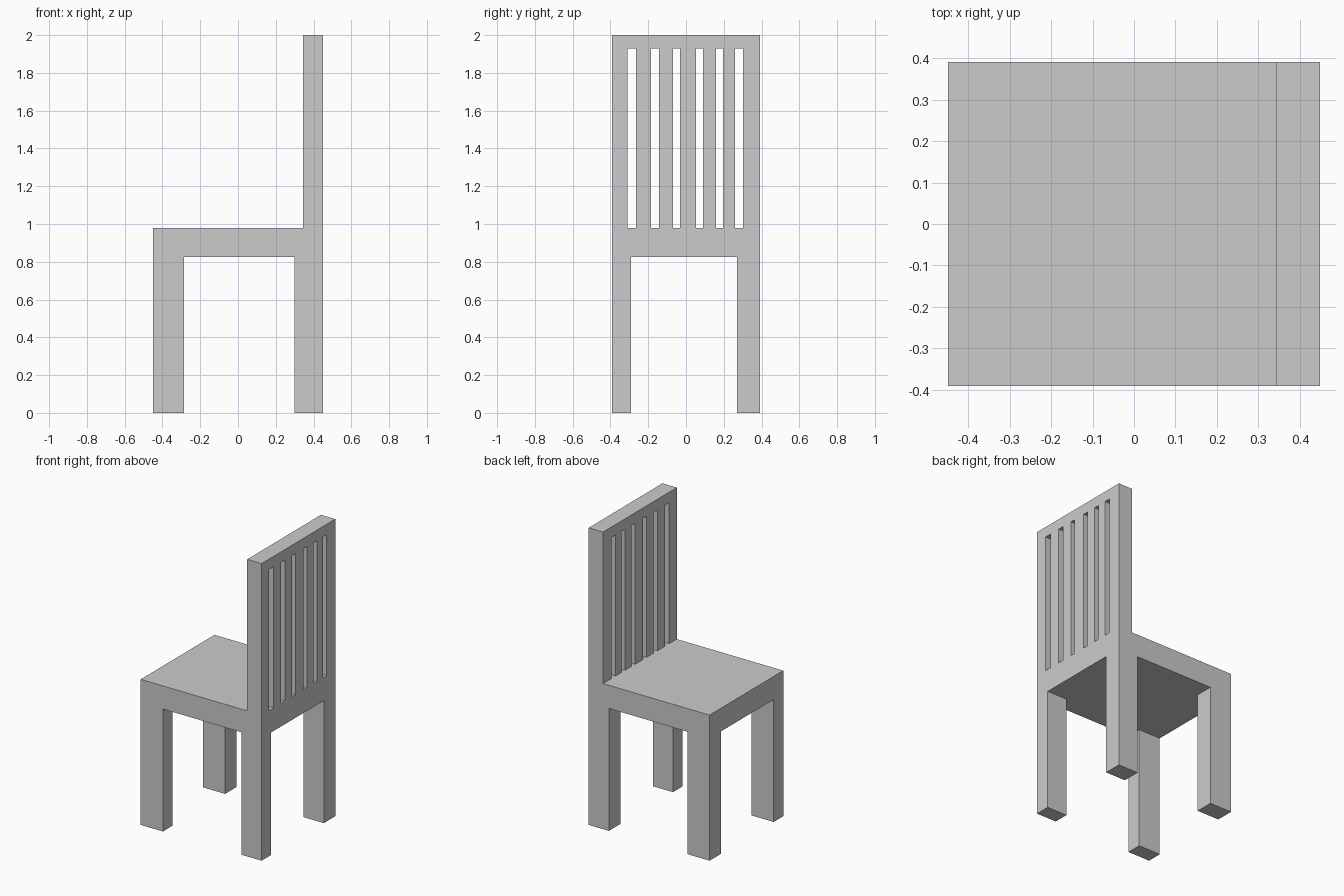
import bpy

if "Cube" in bpy.data.objects:
    bpy.data.objects.remove(bpy.data.objects["Cube"])

X, Y, H = 0.45, 0.392, 2.0        # half width, half depth, height
SEAT_LOW, SEAT_TOP = 0.824, 0.98
OUT = 0.5                         # overshoot of the cutters


def box(name, x, y, z):
    """Axis-aligned box from (min, max) ranges."""
    bpy.ops.mesh.primitive_cube_add(size=1)
    ob = bpy.context.object
    ob.name = name
    ob.location = [(r[0] + r[1]) / 2 for r in (x, y, z)]
    ob.scale = [r[1] - r[0] for r in (x, y, z)]
    bpy.ops.object.transform_apply(location=True, rotation=True, scale=True)
    return ob


def carve(target, cutter):
    """Cut one box away and remove the cutter."""
    cutter.hide_render = True
    mod = target.modifiers.new(cutter.name, 'BOOLEAN')
    mod.operation, mod.solver, mod.object = 'DIFFERENCE', 'EXACT', cutter
    bpy.context.view_layer.objects.active = target
    bpy.ops.object.modifier_apply(modifier=mod.name)
    bpy.data.objects.remove(cutter)


# One-piece chair carved from a solid block
chair = box("chair_frame", (-X, X), (-Y, Y), (0, H))

# Open space above the seat, leaving the backrest
carve(chair, box("above_seat", (-X - OUT, 0.343), (-Y - OUT, Y + OUT), (SEAT_TOP, H + OUT)))

# Two crossing tunnels under the seat, leaving four legs
carve(chair, box("leg_gap_sideways", (-X - OUT, X + OUT), (-0.29, 0.27), (-OUT, SEAT_LOW)))
carve(chair, box("leg_gap_across", (-0.285, 0.30), (-Y - OUT, Y + OUT), (-OUT, SEAT_LOW)))

# Slots between the backrest slats
for y0, y1 in ((-0.311, -0.264), (-0.185, -0.143), (-0.069, -0.032),
               (0.053, 0.090), (0.158, 0.195), (0.259, 0.301)):
    carve(chair, box("back_slot", (0.2, X + OUT), (y0, y1), (SEAT_TOP, 1.93)))
